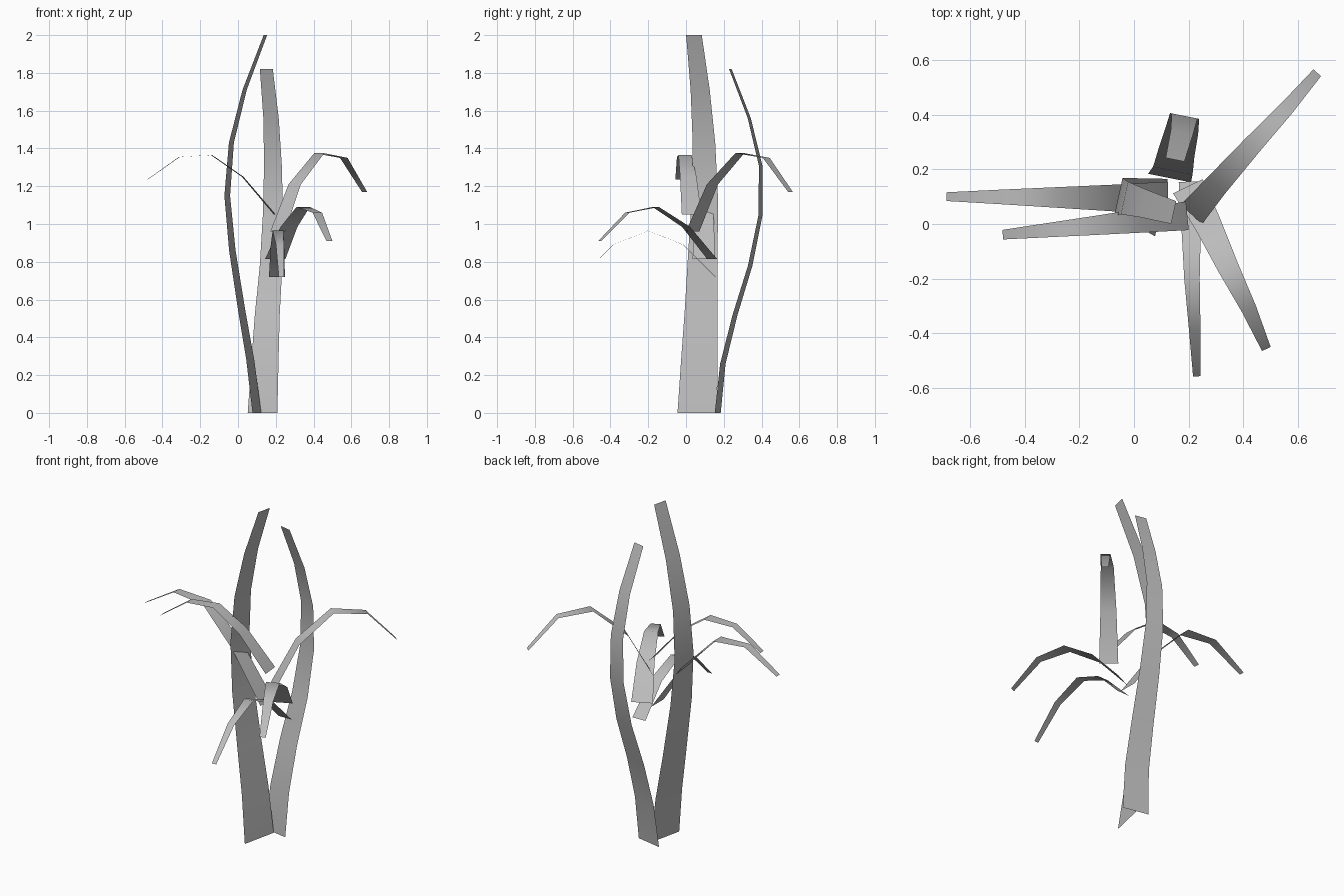
import bpy, bmesh
from mathutils import Vector

cube = bpy.data.objects.get("Cube")
if cube:
    bpy.data.objects.remove(cube, do_unlink=True)

# Single plain grey
grey = bpy.data.materials.new("plain_grey")
grey.use_nodes = True
colour = (0.5, 0.5, 0.5, 1)
grey.diffuse_color = colour
grey.node_tree.nodes["Principled BSDF"].inputs["Base Color"].default_value = colour


def ribbon(name, path, across, base_width, tip_width):
    """Tapered flat strip along a path, spread along the 'across' direction."""
    side = Vector(across).normalized()
    bm = bmesh.new()
    rows = []
    last = len(path) - 1
    for i, point in enumerate(path):
        half = side * (base_width + (tip_width - base_width) * i / last) / 2
        centre = Vector(point)
        rows.append((bm.verts.new(centre - half), bm.verts.new(centre + half)))
    for (a, b), (c, d) in zip(rows, rows[1:]):
        bm.faces.new((a, b, d, c)).smooth = True
    mesh = bpy.data.meshes.new(name)
    bm.to_mesh(mesh)
    bm.free()
    mesh.materials.append(grey)
    bpy.context.collection.objects.link(bpy.data.objects.new(name, mesh))


# Upright blades
ribbon("tall_blade",
       [(.1, .06, 0), (.065, .07, .28), (.02, .08, .54), (-.03, .09, .86),
        (-.057, .1, 1.15), (-.035, .095, 1.43), (.035, .075, 1.71), (.145, .042, 2)],
       (-.22, -1, 0), .215, .085)
ribbon("back_blade",
       [(.13, .168, 0), (.142, .195, .26), (.155, .26, .52), (.175, .34, .78),
        (.185, .395, 1.05), (.185, .395, 1.31), (.175, .335, 1.56), (.15, .235, 1.82)],
       (1, -.2, 0), .16, .07)

# Arching leaves
ribbon("back_left_leaf",
       [(.21, .035, .96), (.3, .14, 1.21), (.43, .285, 1.375), (.56, .425, 1.35), (.67, .553, 1.17)],
       (.74, -.67, 0), .105, .037)
ribbon("front_left_leaf",
       [(.197, .138, .815), (.27, 0, .985), (.345, -.16, 1.09), (.42, -.31, 1.06), (.484, -.457, .91)],
       (-.9, -.43, 0), .12, .035)
ribbon("front_leaf",
       [(.206, .155, .72), (.209, -.015, .89), (.212, -.2, .965), (.222, -.385, .89), (.23, -.557, .72)],
       (-1, -.03, 0), .085, .028)
ribbon("right_leaf",
       [(.125, .095, .815), (-.07, .095, 1.1), (-.275, .097, 1.31), (-.48, .099, 1.325), (-.685, .1, 1.2)],
       (0, 1, 0), .12, .032)
ribbon("front_right_leaf",
       [(.195, .03, 1.05), (.025, .012, 1.25), (-.14, -.005, 1.365), (-.31, -.022, 1.355), (-.48, -.039, 1.235)],
       (-.1, 1, 0), .105, .035)
